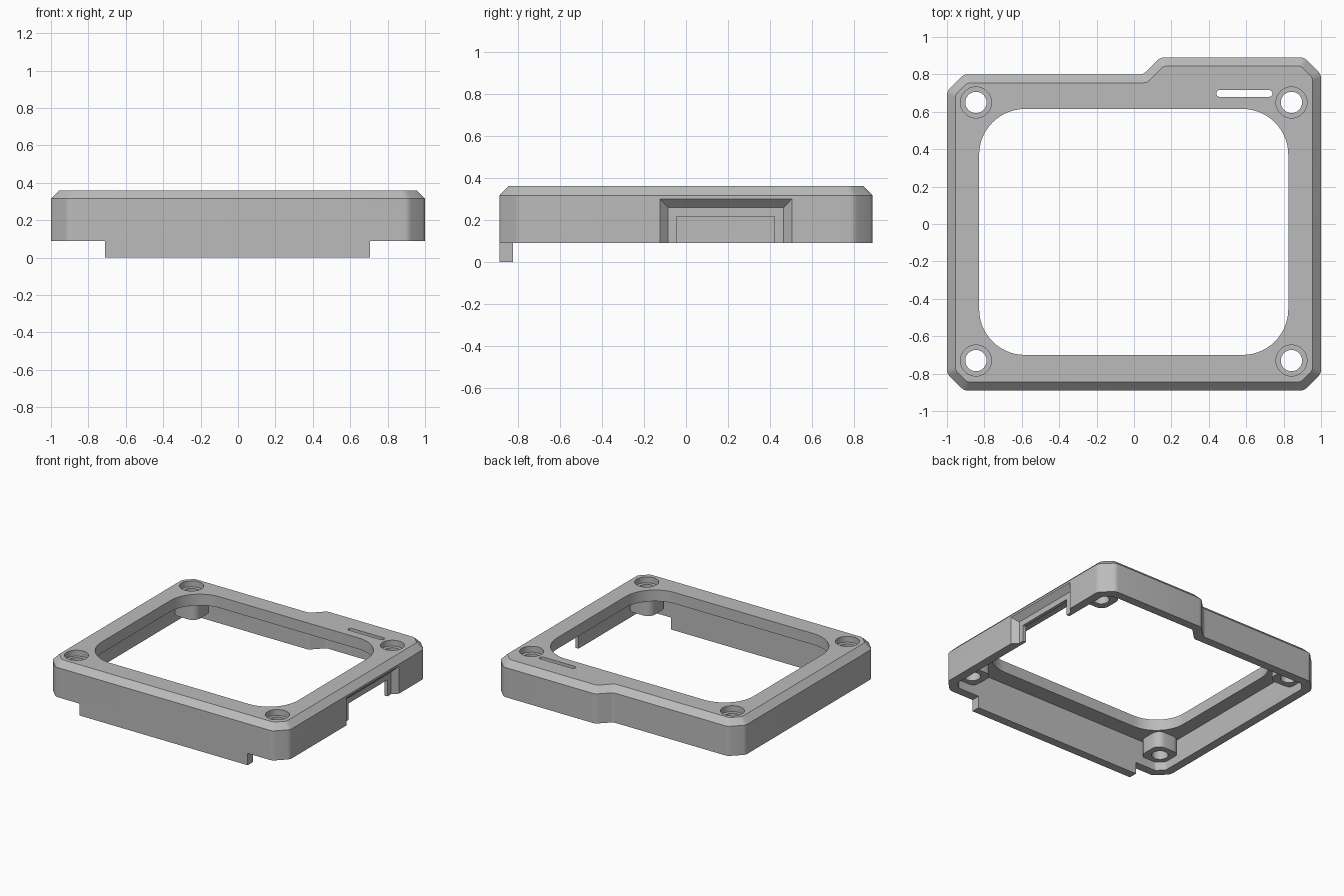
import bpy, bmesh, math
from mathutils import Vector, Matrix

if "Cube" in bpy.data.objects:
    bpy.data.objects.remove(bpy.data.objects["Cube"])

gray = bpy.data.materials.new("mid gray")
gray.diffuse_color = (0.5, 0.5, 0.5, 1)
gray.use_nodes = True
gray.node_tree.nodes["Principled BSDF"].inputs["Base Color"].default_value = gray.diffuse_color


def edge_dirs(pts, i):
    p = pts[i]
    return (p - pts[i - 1]).normalized(), (pts[(i + 1) % len(pts)] - p).normalized()


def inset(pts, d):
    """Mitred inward offset of a counter-clockwise polygon."""
    out = []
    for i, p in enumerate(pts):
        a, b = edge_dirs(pts, i)
        n1, n2 = Vector((-a.y, a.x)), Vector((-b.y, b.x))
        out.append(p + (n1 + n2) * d / (1 + n1.dot(n2)))
    return out


def fillet(pts, r, seg):
    """Round every corner of a polygon with an arc."""
    out = []
    for i, p in enumerate(pts):
        a, b = edge_dirs(pts, i)
        turn = math.atan2(a.x * b.y - a.y * b.x, a.dot(b))
        n = Vector((-a.y, a.x)) * (1 if turn > 0 else -1)
        centre = p - a * r * math.tan(abs(turn) / 2) + n * r
        for k in range(seg + 1):
            out.append(centre + Matrix.Rotation(turn * k / seg, 2) @ (-n * r))
    return out


def rect(x0, x1, y0, y1):
    return [Vector(c) for c in ((x0, y0), (x1, y0), (x1, y1), (x0, y1))]


def circle(x, y, r, n=40):
    return [Vector((x + r * math.cos(2 * math.pi * k / n),
                    y + r * math.sin(2 * math.pi * k / n))) for k in range(n)]


def loft(name, rings):
    """Closed solid through rings of 3D points."""
    bm = bmesh.new()
    vs = [[bm.verts.new(c) for c in ring] for ring in rings]
    n = len(vs[0])
    for lo, hi in zip(vs, vs[1:]):
        for i in range(n):
            bm.faces.new((lo[i], lo[(i + 1) % n], hi[(i + 1) % n], hi[i]))
    bm.faces.new(vs[0][::-1])
    bm.faces.new(vs[-1])
    bmesh.ops.recalc_face_normals(bm, faces=bm.faces)
    me = bpy.data.meshes.new(name)
    bm.to_mesh(me)
    bm.free()
    me.materials.append(gray)
    ob = bpy.data.objects.new(name, me)
    bpy.context.collection.objects.link(ob)
    return ob


def prism(name, pts, z0, z1):
    return loft(name, [[(p.x, p.y, z) for p in pts] for z in (z0, z1)])


def combine(target, tool, op="DIFFERENCE"):
    bpy.context.view_layer.objects.active = target
    m = target.modifiers.new("combine", "BOOLEAN")
    m.operation, m.solver, m.object = op, "EXACT", tool
    bpy.ops.object.modifier_apply(modifier=m.name)
    bpy.data.objects.remove(tool)


# Outer shell with chamfered top edge
outline = [Vector(c) for c in (
    (-1, -0.80), (-0.91, -0.89), (0.91, -0.89), (1, -0.80), (1, 0.80),
    (0.91, 0.89), (0.14, 0.89), (0.05, 0.80), (-0.91, 0.80), (-1, 0.71))]
side = fillet(outline, 0.05, 4)
top = fillet(inset(outline, 0.045), 0.04, 4)
frame = loft("frame", [[(p.x, p.y, 0) for p in side],
                       [(p.x, p.y, 0.315) for p in side],
                       [(p.x, p.y, 0.36) for p in top]])

# Hollow underside, and lower edge raised everywhere but the front tab
combine(frame, prism("cavity", fillet(inset(outline, 0.065), 0.03, 4), -0.1, 0.275))
combine(frame, prism("edge_cut", rect(-1.2, 1.2, -0.81, 1.2), -0.2, 0.09))
for x0, x1 in ((-1.3, -0.71), (0.705, 1.3)):
    combine(frame, prism("tab_cut", rect(x0, x1, -1.1, -0.7), -0.2, 0.09))

# Screw bosses in the corners
screws = [(x, y) for x in (-0.845, 0.842) for y in (-0.73, 0.65)]
for x, y in screws:
    boss = fillet(rect(x - 0.1, x + 0.1, y - 0.1, y + 0.1), 0.06, 6)
    combine(frame, prism("boss", boss, 0.155, 0.31), "UNION")

# Rounded central window
window = fillet(rect(-0.828, 0.825, -0.70, 0.615), 0.245, 14)
combine(frame, prism("window", window, 0.2, 0.5))

# Countersunk screw holes
for x, y in screws:
    combine(frame, prism("screw_hole", circle(x, y, 0.057), -0.1, 0.5))
    combine(frame, prism("screw_recess", circle(x, y, 0.083), 0.315, 0.5))

# Slot near the back right corner
combine(frame, prism("slot", fillet(rect(0.44, 0.74, 0.68, 0.716), 0.0175, 6), 0.2, 0.5))


# Tapered recess and opening in the right wall
def port_ring(x, y0, y1, z1):
    return [(x, y0, -0.1), (x, y1, -0.1), (x, y1, z1), (x, y0, z1)]


combine(frame, loft("port_recess", [port_ring(0.96, -0.085, 0.465, 0.258),
                                    port_ring(1.02, -0.145, 0.525, 0.32)]))
combine(frame, loft("port_opening", [port_ring(0.90, -0.045, 0.422, 0.215),
                                     port_ring(1.02, -0.045, 0.422, 0.215)]))

# Smooth the rounded parts, keep hard edges
bpy.ops.object.select_all(action="DESELECT")
frame.select_set(True)
bpy.context.view_layer.objects.active = frame
bpy.ops.object.shade_smooth_by_angle(angle=math.radians(30))
